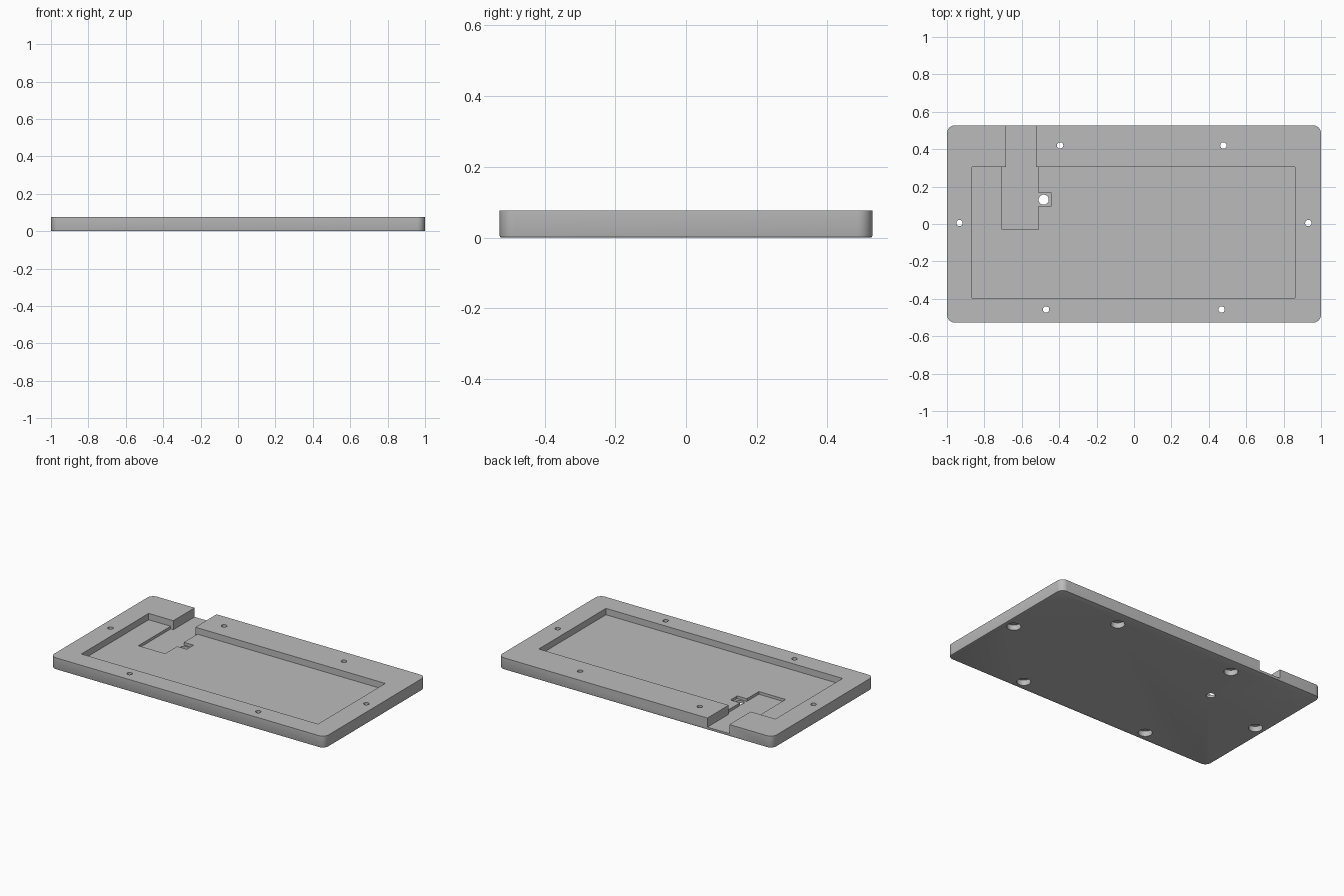
import bpy, bmesh, math

cube = bpy.data.objects.get("Cube")
if cube:
    bpy.data.objects.remove(cube, do_unlink=True)

HEIGHT = 0.077
POCKET_FLOOR = 0.035
RECESS_FLOOR = 0.017
ABOVE = 0.15

grey = bpy.data.materials.new("plain grey")
grey.use_nodes = True
colour = (0.5, 0.5, 0.5, 1)
grey.diffuse_color = colour
grey.node_tree.nodes["Principled BSDF"].inputs["Base Color"].default_value = colour


def prism(name, outline, low, high, bottom_bevel=0):
    """Extrude a flat outline from low to high."""
    bm = bmesh.new()
    base = bm.faces.new([bm.verts.new((x, y, low)) for x, y in outline])
    top = bmesh.ops.extrude_face_region(bm, geom=[base])["geom"]
    for v in top:
        if isinstance(v, bmesh.types.BMVert):
            v.co.z = high
    bmesh.ops.recalc_face_normals(bm, faces=bm.faces)
    if bottom_bevel:
        rim = [e for e in bm.edges if all(abs(v.co.z - low) < 1e-6 for v in e.verts)]
        bmesh.ops.bevel(bm, geom=rim, offset=bottom_bevel, segments=2,
                        profile=0.5, affect='EDGES')
    mesh = bpy.data.meshes.new(name)
    bm.to_mesh(mesh)
    bm.free()
    mesh.materials.append(grey)
    obj = bpy.data.objects.new(name, mesh)
    bpy.context.collection.objects.link(obj)
    return obj


def arc(x, y, radius, start, end, steps):
    angles = [start + (end - start) * i / steps for i in range(steps + 1)]
    return [(x + radius * math.cos(a), y + radius * math.sin(a)) for a in angles]


def disc(x, y, radius):
    return arc(x, y, radius, 0, math.tau, 32)[:-1]


def rounded_rectangle(half_x, half_y, radius):
    points = []
    for i, (sx, sy) in enumerate([(1, 1), (-1, 1), (-1, -1), (1, -1)]):
        points += arc(sx * (half_x - radius), sy * (half_y - radius), radius,
                      i * math.pi / 2, (i + 1) * math.pi / 2, 8)
    return points


def cut(target, cutter):
    """Subtract the cutter for good, then remove it."""
    mod = target.modifiers.new("cut", 'BOOLEAN')
    mod.operation = 'DIFFERENCE'
    mod.solver = 'EXACT'
    mod.object = cutter
    bpy.context.view_layer.objects.active = target
    bpy.ops.object.modifier_apply(modifier=mod.name)
    bpy.data.objects.remove(cutter, do_unlink=True)


# Rounded plate with a softened bottom rim
plate = prism("base_plate", rounded_rectangle(1, 0.527, 0.042), 0, HEIGHT, 0.005)

# Wide shallow pocket
pocket = [(-0.865, -0.395), (0.86, -0.395), (0.86, 0.305), (-0.865, 0.305)]
cut(plate, prism("pocket_cutter", pocket, POCKET_FLOOR, ABOVE))

# Deeper recess with a side tab and a channel out through the back
recess = [(-0.705, -0.03), (-0.51, -0.03), (-0.51, 0.095), (-0.44, 0.095),
          (-0.44, 0.165), (-0.51, 0.165), (-0.51, 0.305), (-0.525, 0.305),
          (-0.525, 0.6), (-0.685, 0.6), (-0.685, 0.305), (-0.705, 0.305)]
cut(plate, prism("recess_cutter", recess, RECESS_FLOOR, ABOVE))

# Through hole in the tab
cut(plate, prism("tab_hole_cutter", disc(-0.483, 0.13, 0.027), -0.1, ABOVE))

# Screw holes with wide counterbores underneath
for x, y in [(-0.395, 0.42), (0.478, 0.42), (-0.933, 0.005),
             (0.932, 0.005), (-0.47, -0.457), (0.468, -0.457)]:
    cut(plate, prism("screw_hole_cutter", disc(x, y, 0.017), -0.1, ABOVE))
    cut(plate, prism("counterbore_cutter", disc(x, y, 0.042), -0.1, 0.035))

# Smooth round walls, crisp edges
bpy.ops.object.select_all(action='DESELECT')
plate.select_set(True)
bpy.context.view_layer.objects.active = plate
bpy.ops.object.shade_smooth_by_angle(angle=math.radians(30))
